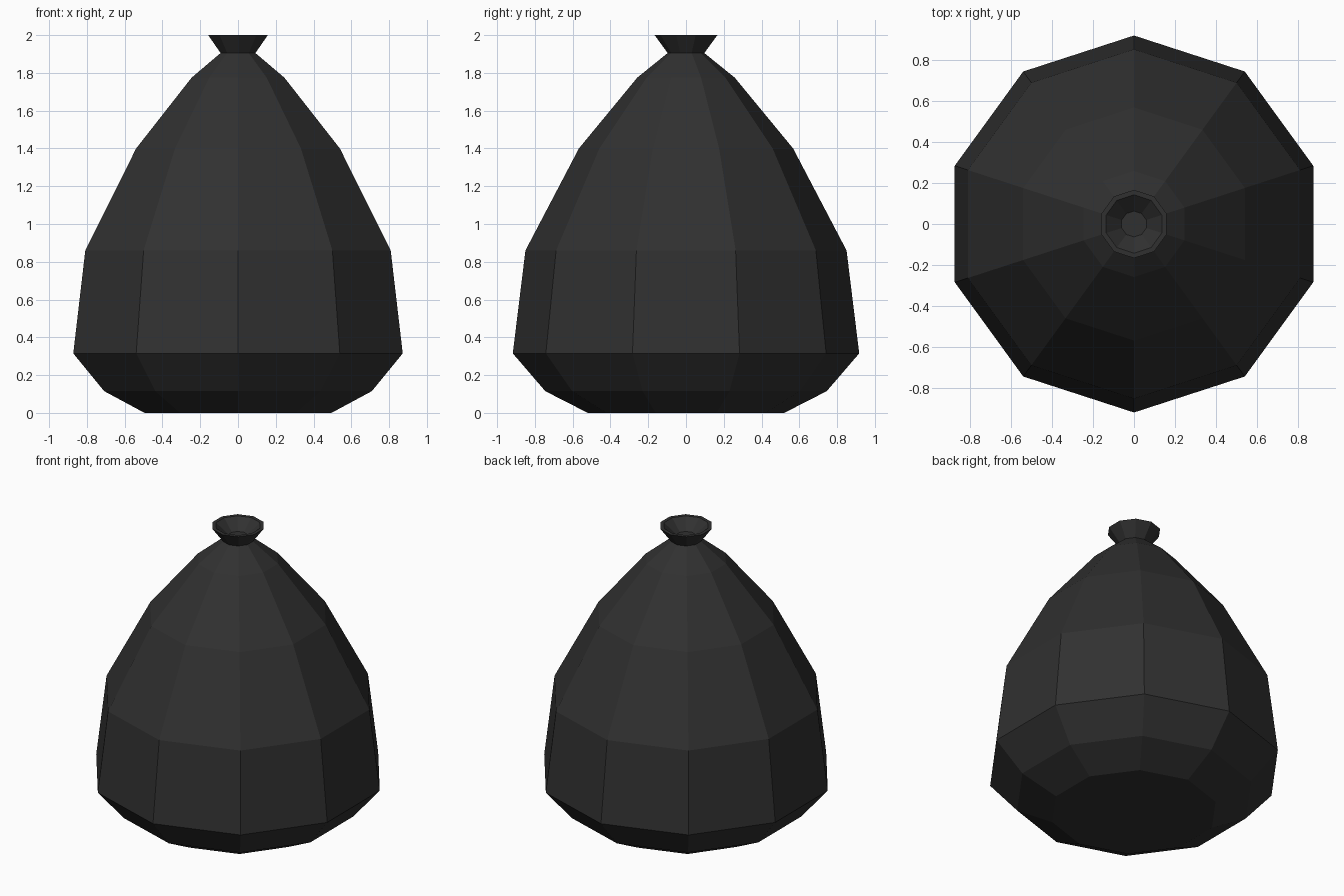
import bpy, bmesh, math

if "Cube" in bpy.data.objects:
    bpy.data.objects.remove(bpy.data.objects["Cube"])

# Black plastic
mat = bpy.data.materials.new("black plastic")
mat.diffuse_color = (0.03, 0.03, 0.03, 1.0)
mat.use_nodes = True
mat.node_tree.nodes["Principled BSDF"].inputs["Base Color"].default_value = mat.diffuse_color

SIDES = 10
# Bag profile (radius, height): base, belly, shoulders, tied neck, flared top, funnel inside
PROFILE = [(0.52, 0.0), (0.745, 0.115), (0.917, 0.315), (0.85, 0.86),
           (0.567, 1.40), (0.258, 1.775), (0.097, 1.905), (0.166, 2.0),
           (0.142, 2.0), (0.063, 1.93)]

bm = bmesh.new()
rings = []
for r, z in PROFILE:
    rings.append([bm.verts.new((r * math.cos(a), r * math.sin(a), z))
                  for a in (math.pi / 2 + 2 * math.pi * i / SIDES for i in range(SIDES))])
for lower, upper in zip(rings, rings[1:]):
    for i in range(SIDES):
        j = (i + 1) % SIDES
        bm.faces.new((lower[i], lower[j], upper[j], upper[i]))
# Flat base and funnel floor
bm.faces.new(rings[0][::-1])
bm.faces.new(rings[-1])
bm.normal_update()

mesh = bpy.data.meshes.new("tied_bag")
bm.to_mesh(mesh)
bm.free()
mesh.materials.append(mat)
bpy.context.collection.objects.link(bpy.data.objects.new("tied_bag", mesh))
